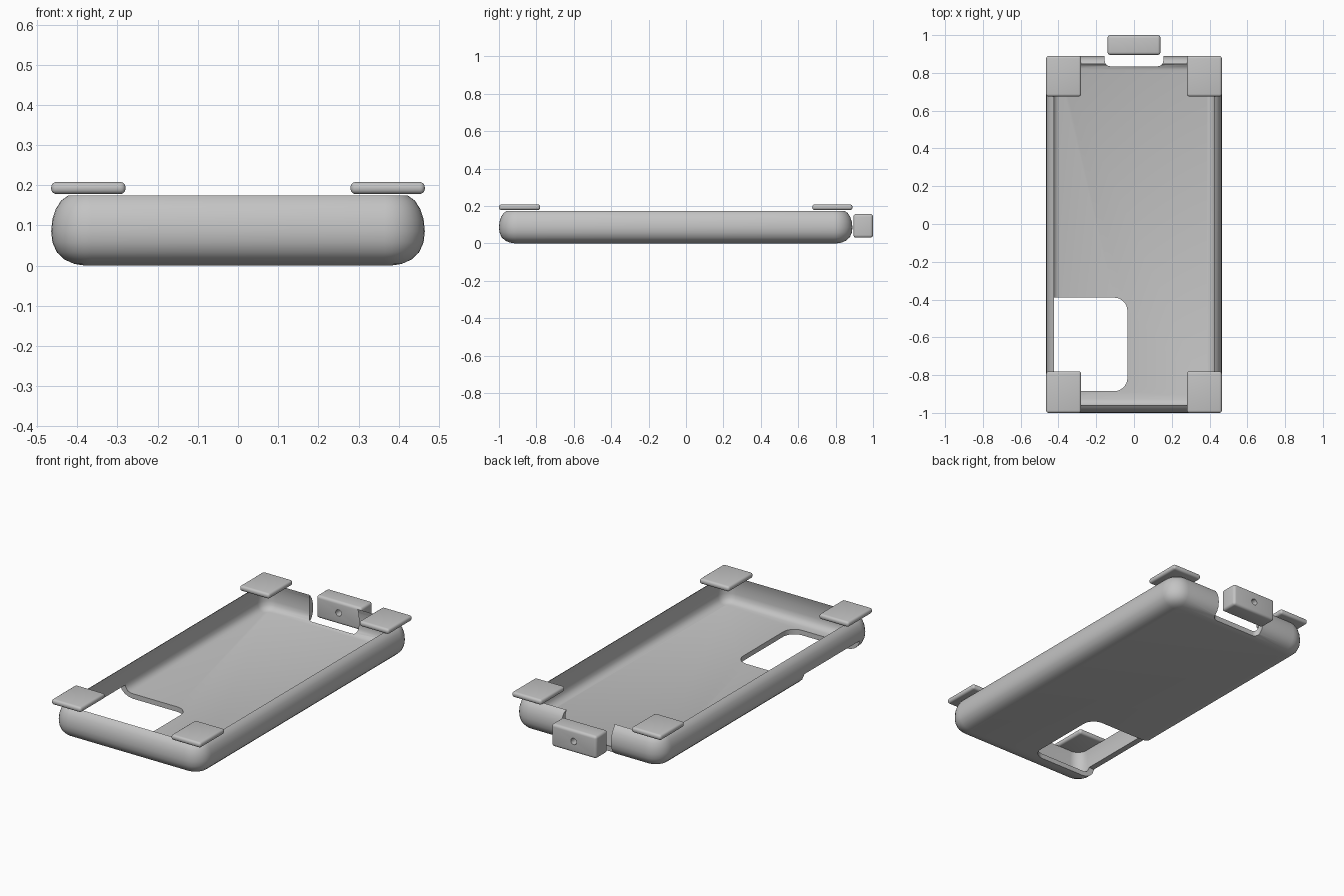
import bpy, bmesh, math
from mathutils import Matrix, Vector

default = bpy.data.objects.get("Cube")
if default:
    bpy.data.objects.remove(default, do_unlink=True)

GREY = (0.55, 0.55, 0.55, 1.0)
grey = bpy.data.materials.new("plain grey")
grey.use_nodes = True
grey.diffuse_color = GREY
grey.node_tree.nodes["Principled BSDF"].inputs["Base Color"].default_value = GREY


def make_object(name, bm):
    bmesh.ops.recalc_face_normals(bm, faces=bm.faces[:])
    mesh = bpy.data.meshes.new(name)
    bm.to_mesh(mesh)
    bm.free()
    mesh.materials.append(grey)
    obj = bpy.data.objects.new(name, mesh)
    bpy.context.collection.objects.link(obj)
    return obj


def rounded_rect(x0, x1, y0, y1, r, z, steps=8):
    """Counter-clockwise outline with rounded corners."""
    corners = [(x1 - r, y1 - r), (x0 + r, y1 - r), (x0 + r, y0 + r), (x1 - r, y0 + r)]
    points = []
    for quarter, (cx, cy) in enumerate(corners):
        for i in range(steps + 1):
            a = math.pi / 2 * (quarter + i / steps)
            points.append((cx + r * math.cos(a), cy + r * math.sin(a), z))
    return points


def loft(name, outlines):
    """Skin a stack of outlines and cap both ends."""
    bm = bmesh.new()
    rings = [[bm.verts.new(p) for p in line] for line in outlines]
    for low, high in zip(rings, rings[1:]):
        for i in range(len(low)):
            j = (i + 1) % len(low)
            bm.faces.new((low[i], low[j], high[j], high[i]))
    bm.faces.new(rings[0][::-1])
    bm.faces.new(rings[-1])
    return make_object(name, bm)


def rounded_box(name, low, high, bevel):
    low, high = Vector(low), Vector(high)
    bm = bmesh.new()
    bmesh.ops.create_cube(bm, size=1, matrix=Matrix.Translation((low + high) / 2)
                          @ Matrix.Diagonal((*(high - low), 1)))
    bmesh.ops.bevel(bm, geom=bm.edges[:], offset=bevel, segments=4, profile=0.5, affect='EDGES')
    return make_object(name, bm)


def cut(obj, cutter):
    cutter.hide_render = True
    mod = obj.modifiers.new("cut", 'BOOLEAN')
    mod.operation = 'DIFFERENCE'
    mod.solver = 'EXACT'
    mod.object = cutter
    bpy.context.view_layer.objects.active = obj
    bpy.ops.object.modifier_apply(modifier=mod.name)
    bpy.data.objects.remove(cutter, do_unlink=True)


def smooth(obj):
    bpy.ops.object.select_all(action='DESELECT')
    obj.select_set(True)
    bpy.context.view_layer.objects.active = obj
    bpy.ops.object.shade_smooth_by_angle(angle=math.radians(35))


# Tray-shaped case: wall section as (inset, height), outside up to the rim, then inside down
section = [(0.085, 0), (0.058, 0.004), (0.033, 0.015), (0.014, 0.033), (0.003, 0.058),
           (0, 0.085), (0.003, 0.115), (0.012, 0.142), (0.025, 0.162), (0.042, 0.174),
           (0.036, 0.15), (0.034, 0.12), (0.034, 0.075), (0.039, 0.053), (0.051, 0.036),
           (0.072, 0.028)]
case = loft("case_shell", [
    rounded_rect(-0.465 + d, 0.465 - d, -1 + d, 0.89 - d, 0.1 - d, z) for d, z in section])

# Camera window, running out under the right side wall
cut(case, loft("window_cutter", [
    rounded_rect(-0.6, -0.035, -0.885, -0.39, 0.07, z) for z in (-0.1, 0.065)]))

# Open notch in the back wall
cut(case, loft("notch_cutter", [
    rounded_rect(-0.155, 0.155, 0.835, 1.1, 0.03, z) for z in (-0.1, 0.3)]))
smooth(case)

# Corner pads above the rim
for end, y0, y1 in (("front", -1, -0.78), ("back", 0.675, 0.89)):
    for side, x0, x1 in (("right", -0.465, -0.28), ("left", 0.28, 0.465)):
        smooth(rounded_box(f"{end}_{side}_pad", (x0, y0, 0.178), (x1, y1, 0.208), 0.013))

# Block behind the notch, with a round through-hole
block = rounded_box("back_block", (-0.14, 0.895, 0.03), (0.14, 1, 0.157), 0.015)
bm = bmesh.new()
bmesh.ops.create_cone(bm, cap_ends=True, segments=24, radius1=0.018, radius2=0.018, depth=0.4,
                      matrix=Matrix.Translation((0, 0.95, 0.094)) @ Matrix.Rotation(math.pi / 2, 4, 'X'))
cut(block, make_object("hole_cutter", bm))
smooth(block)
